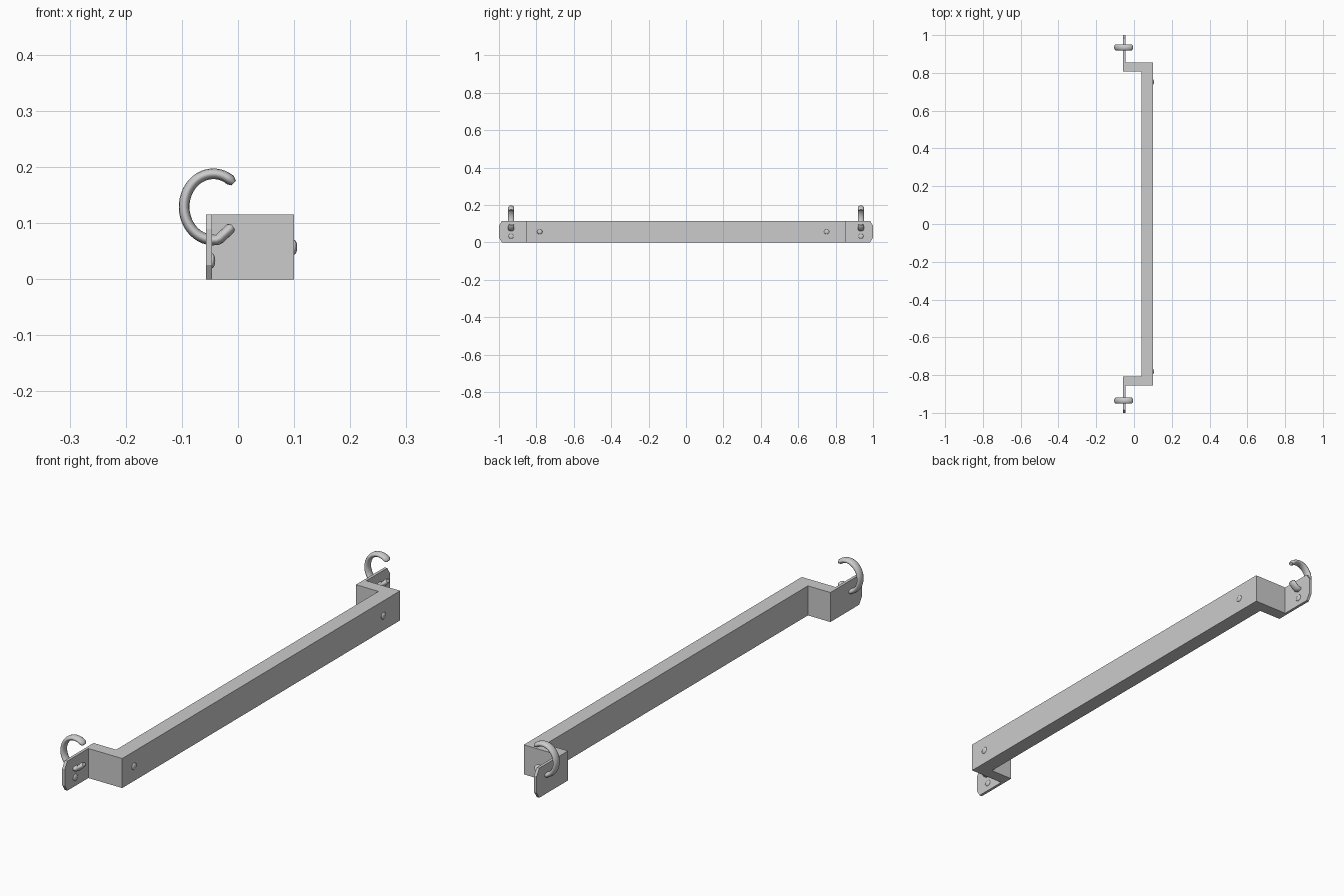
import bpy, bmesh, math
from mathutils import Vector

if "Cube" in bpy.data.objects:
    bpy.data.objects.remove(bpy.data.objects["Cube"])


def prism(name, pts, offset):
    """Extrude a flat polygon by an offset vector."""
    bm = bmesh.new()
    face = bm.faces.new([bm.verts.new(p) for p in pts])
    ext = bmesh.ops.extrude_face_region(bm, geom=[face])
    verts = [g for g in ext["geom"] if isinstance(g, bmesh.types.BMVert)]
    bmesh.ops.translate(bm, verts=verts, vec=Vector(offset))
    bmesh.ops.recalc_face_normals(bm, faces=bm.faces)
    me = bpy.data.meshes.new(name)
    bm.to_mesh(me)
    bm.free()
    ob = bpy.data.objects.new(name, me)
    bpy.context.collection.objects.link(ob)
    return ob


def bolt_head(name, x, y, z):
    """Low domed head facing +x, its back half sunk in the metal."""
    bpy.ops.mesh.primitive_uv_sphere_add(segments=20, ring_count=10, radius=1,
                                         location=(x, y, z), rotation=(0, math.pi / 2, 0))
    ob = bpy.context.object
    ob.name = name
    ob.scale = (0.013, 0.014, 0.0055)
    bpy.ops.object.shade_smooth()


def hook(name, y):
    """Open ring with a bent lower tip, oval in section."""
    path = []
    for i in range(29):
        a = math.radians(46 + (268 - 46) * i / 28)
        path.append((-0.044 + 0.052 * math.cos(a), 0.129 + 0.059 * math.sin(a)))
    path += [(-0.038, 0.070), (-0.032, 0.073), (-0.026, 0.079), (-0.013, 0.091), (-0.009, 0.094)]
    cu = bpy.data.curves.new(name, 'CURVE')
    cu.dimensions = '3D'
    cu.bevel_depth = 0.0095
    cu.bevel_resolution = 4
    cu.use_fill_caps = True
    sp = cu.splines.new('POLY')
    sp.points.add(len(path) - 1)
    for p, (x, z) in zip(sp.points, path):
        p.co = (x, 0, z, 1)
    # tapered tips
    sp.points[0].radius = sp.points[-1].radius = 0.6
    ob = bpy.data.objects.new(name, cu)
    bpy.context.collection.objects.link(ob)
    ob.location.y = y
    ob.scale.y = 1.7
    bpy.ops.object.select_all(action='DESELECT')
    ob.select_set(True)
    bpy.context.view_layer.objects.active = ob
    bpy.ops.object.convert(target='MESH')
    bpy.ops.object.shade_smooth_by_angle(angle=math.radians(40))


H = 0.115          # height of the bar
XB, XF = -0.057, 0.10

# Long bar with returned ends
outline = [(XF, -0.855), (XF, 0.855), (XB, 0.855), (XB, 0.807),
           (0.04, 0.807), (0.04, -0.807), (XB, -0.807), (XB, -0.855)]
prism("cross_bar", [(x, y, 0) for x, y in outline], (0, 0, H))

for side, s in (("left", -1), ("right", 1)):
    # Mounting tab with clipped outer corners
    tab = [(0.854, 0), (0.984, 0), (1, 0.025), (1, H - 0.025), (0.984, H), (0.854, H)]
    prism(side + "_mounting_tab", [(XB, s * y, z) for y, z in tab], (0.011, 0, 0))
    hook(side + "_hook", s * 0.935)
    bolt_head(side + "_tab_bolt", -0.046, s * 0.935, 0.033)

# Bolts on the face of the bar
bolt_head("left_bar_bolt", XF, -0.782, 0.057)
bolt_head("right_bar_bolt", XF, 0.752, 0.057)
